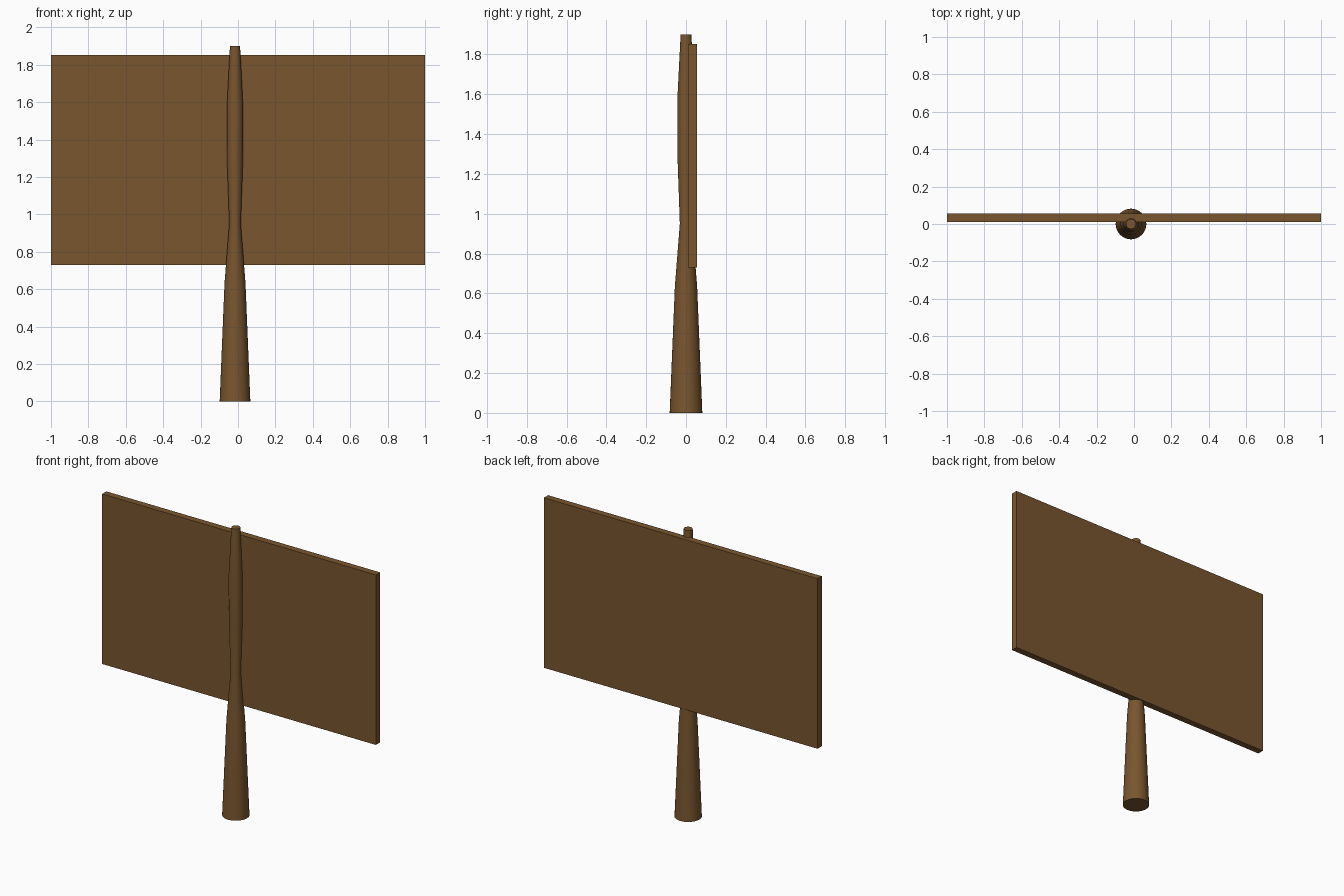
import bpy, bmesh, math

if "Cube" in bpy.data.objects:
    bpy.data.objects.remove(bpy.data.objects["Cube"])

wood = bpy.data.materials.new("brown wood")
wood.diffuse_color = (0.19, 0.092, 0.028, 1)
wood.use_nodes = True
wood.node_tree.nodes["Principled BSDF"].inputs["Base Color"].default_value = wood.diffuse_color


def add_object(name, bm):
    bmesh.ops.recalc_face_normals(bm, faces=bm.faces)
    mesh = bpy.data.meshes.new(name)
    bm.to_mesh(mesh)
    bm.free()
    mesh.materials.append(wood)
    obj = bpy.data.objects.new(name, mesh)
    bpy.context.collection.objects.link(obj)
    return obj


# Post: turned profile of evenly spaced rings, slightly left of centre
HEIGHT, SIDES, POST_X = 1.9, 32, -0.016
radii = [0.082, 0.069, 0.056, 0.031, 0.042, 0.043, 0.027]
bm = bmesh.new()
rings = []
for i, r in enumerate(radii):
    z = HEIGHT * i / (len(radii) - 1)
    rings.append([bm.verts.new((POST_X + r * math.cos(a), r * math.sin(a), z))
                  for a in (2 * math.pi * k / SIDES for k in range(SIDES))])
for low, high in zip(rings, rings[1:]):
    for k in range(SIDES):
        n = (k + 1) % SIDES
        bm.faces.new((low[k], low[n], high[n], high[k]))
bm.faces.new(rings[0])
bm.faces.new(rings[-1])
post = add_object("post", bm)
bpy.context.view_layer.objects.active = post
post.select_set(True)
bpy.ops.object.shade_smooth_by_angle(angle=math.radians(30))

# Sign board: flat panel set into the back of the post
lo, hi = (-1.0, 0.011, 0.73), (1.0, 0.055, 1.853)
bm = bmesh.new()
bmesh.ops.create_cube(bm, size=1)
for v in bm.verts:
    v.co = [(a + b) / 2 + c * (b - a) for a, b, c in zip(lo, hi, v.co)]
add_object("sign_board", bm)
